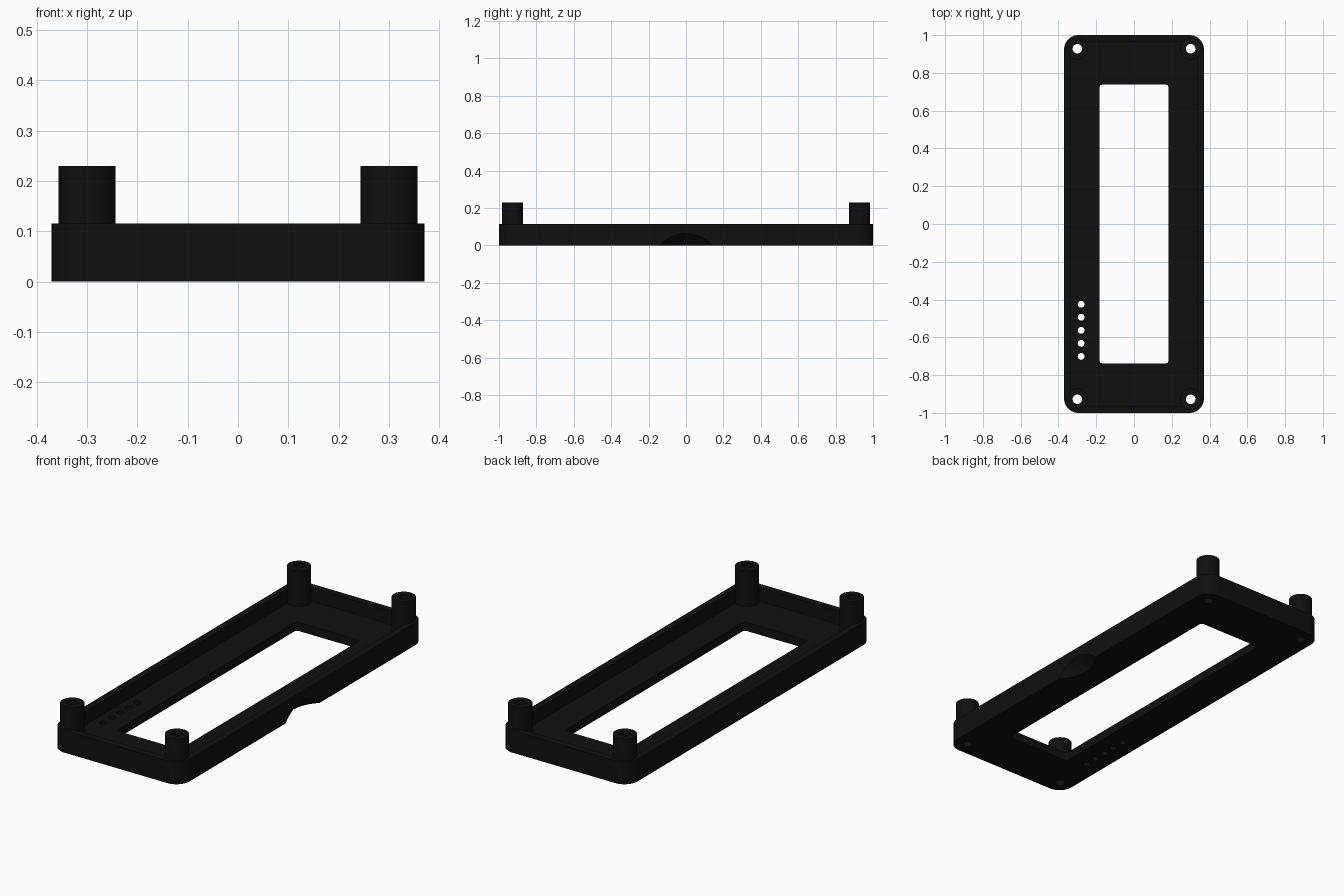
import bpy, bmesh, math

cube = bpy.data.objects.get("Cube")
if cube:
    bpy.data.objects.remove(cube, do_unlink=True)

WIDTH, LENGTH, HEIGHT = 0.74, 2.0, 0.115
FLOOR, WALL, POST_TOP = 0.045, 0.035, 0.23
POST_X, POST_Y, POST_R, SCREW_R = 0.3, 0.928, 0.057, 0.025

black = bpy.data.materials.new("matte black")
black.use_nodes = True
colour = (0.005, 0.005, 0.005, 1)
black.diffuse_color = colour
black.node_tree.nodes["Principled BSDF"].inputs["Base Color"].default_value = colour


def finish(name, bm):
    bmesh.ops.recalc_face_normals(bm, faces=bm.faces)
    mesh = bpy.data.meshes.new(name)
    bm.to_mesh(mesh)
    bm.free()
    mesh.materials.append(black)
    ob = bpy.data.objects.new(name, mesh)
    bpy.context.collection.objects.link(ob)
    return ob


def prism(name, points, z0, z1):
    """Extrude a flat outline from z0 to z1."""
    bm = bmesh.new()
    face = bm.faces.new([bm.verts.new((x, y, z0)) for x, y in points])
    top = bmesh.ops.extrude_face_region(bm, geom=[face])["geom"]
    verts = [v for v in top if isinstance(v, bmesh.types.BMVert)]
    bmesh.ops.translate(bm, verts=verts, vec=(0, 0, z1 - z0))
    return finish(name, bm)


def rounded_rect(w, l, r, steps=10):
    pts = []
    for i, (sx, sy) in enumerate([(1, 1), (-1, 1), (-1, -1), (1, -1)]):
        for k in range(steps + 1):
            a = (i + k / steps) * math.pi / 2
            pts.append((sx * (w / 2 - r) + r * math.cos(a),
                        sy * (l / 2 - r) + r * math.sin(a)))
    return pts


def circle(cx, cy, r, n=48):
    return [(cx + r * math.cos(2 * math.pi * i / n),
             cy + r * math.sin(2 * math.pi * i / n)) for i in range(n)]


def cut(target, cutter):
    """Subtract the cutter, apply the result and discard the cutter."""
    cutter.hide_render = True
    mod = target.modifiers.new("cut", 'BOOLEAN')
    mod.operation, mod.solver, mod.object = 'DIFFERENCE', 'EXACT', cutter
    select(target)
    bpy.ops.object.modifier_apply(modifier=mod.name)
    bpy.data.objects.remove(cutter, do_unlink=True)


def select(ob):
    bpy.ops.object.select_all(action='DESELECT')
    ob.select_set(True)
    bpy.context.view_layer.objects.active = ob


def smooth(ob):
    select(ob)
    bpy.ops.object.shade_smooth_by_angle(angle=math.radians(30))


# Open tray with a display window in its floor
tray = prism("bezel_tray", rounded_rect(WIDTH, LENGTH, 0.075), 0, HEIGHT)
cut(tray, prism("cavity", rounded_rect(WIDTH - 2 * WALL, LENGTH - 2 * WALL, 0.04),
                FLOOR, HEIGHT + 0.1))
cut(tray, prism("window", rounded_rect(0.365, 1.475, 0.015), -0.1, HEIGHT))

# Row of small holes in the floor
for i in range(5):
    cut(tray, prism("small_hole", circle(-0.28, -0.425 - 0.069 * i, 0.018, 24), -0.1, HEIGHT))

# Finger scoop under the left edge
bm = bmesh.new()
bmesh.ops.create_uvsphere(bm, u_segments=96, v_segments=48, radius=0.226)
bmesh.ops.translate(bm, verts=bm.verts, vec=(0.503, 0, -0.118))
cut(tray, finish("scoop", bm))

# Hollow corner posts with screw holes through the floor
for ys, end in ((-1, "front"), (1, "back")):
    for xs, side in ((1, "left"), (-1, "right")):
        x, y = xs * POST_X, ys * POST_Y
        cut(tray, prism("screw_hole", circle(x, y, SCREW_R), -0.1, HEIGHT))
        post = prism(f"{end}_{side}_post", circle(x, y, POST_R), FLOOR - 0.005, POST_TOP)
        cut(post, prism("post_bore", circle(x, y, SCREW_R), -0.1, POST_TOP + 0.1))
        smooth(post)
smooth(tray)
